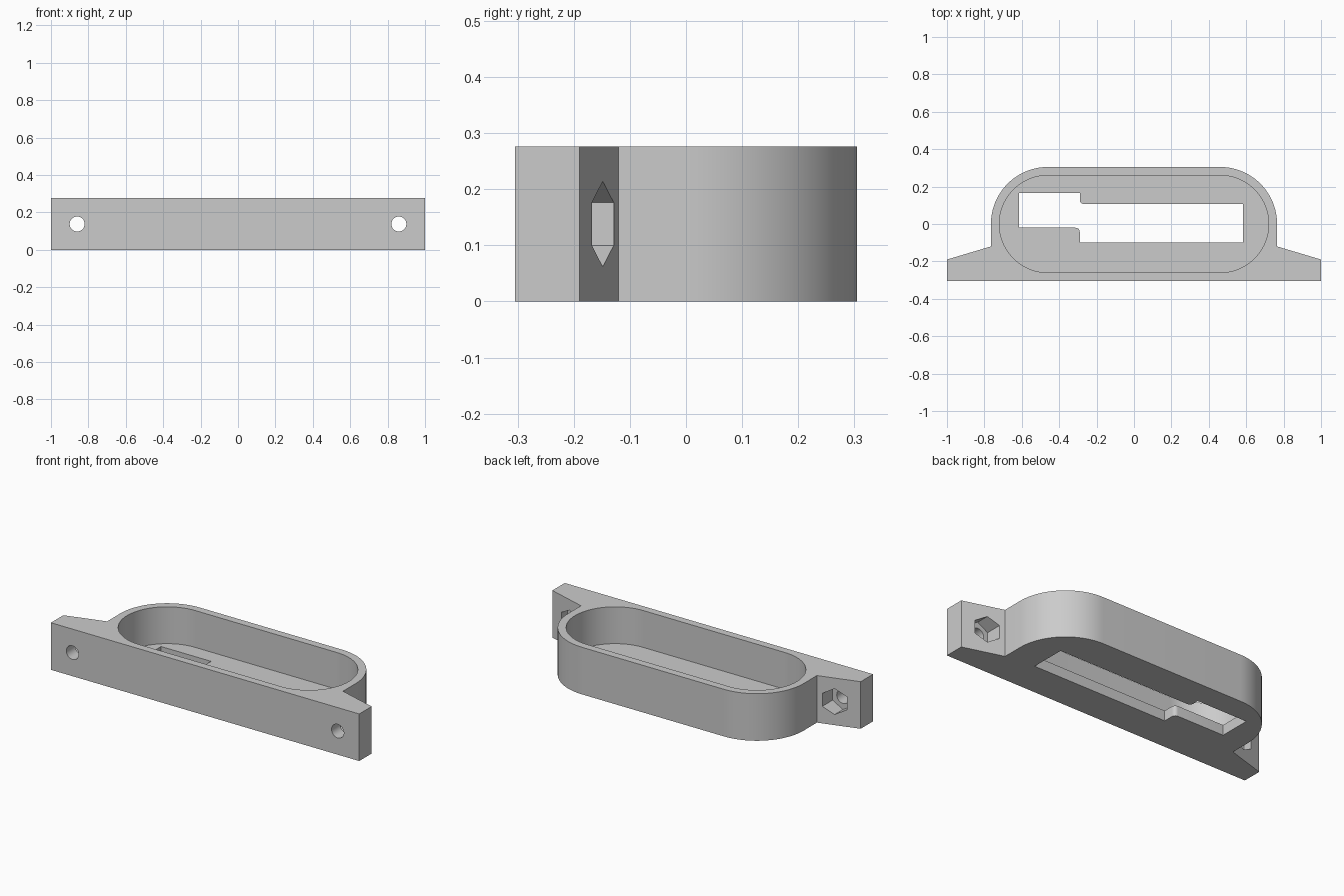
import bpy, bmesh, math
from mathutils import Vector

HEIGHT, FLOOR = 0.276, 0.06
ARC_X = 0.46            # centre of the rounded ends
OUTER_R, INNER_R = 0.305, 0.26
BOLT_X, BOLT_Z = 0.86, HEIGHT / 2

cube = bpy.data.objects.get("Cube")
if cube:
    bpy.data.objects.remove(cube, do_unlink=True)

grey = bpy.data.materials.new("light_grey")
grey.use_nodes = True
colour = (0.6, 0.6, 0.6, 1)
grey.diffuse_color = colour
grey.node_tree.nodes["Principled BSDF"].inputs["Base Color"].default_value = colour


def arc(cx, cy, r, start, end, steps):
    """Points along a circular arc, angles in degrees."""
    angles = [math.radians(start + (end - start) * i / steps) for i in range(steps + 1)]
    return [(cx + r * math.cos(a), cy + r * math.sin(a)) for a in angles]


def prism(name, points, direction):
    """Closed solid from a flat outline swept along a direction."""
    bm = bmesh.new()
    face = bm.faces.new([bm.verts.new(p) for p in points])
    swept = bmesh.ops.extrude_face_region(bm, geom=[face])["geom"]
    verts = [v for v in swept if isinstance(v, bmesh.types.BMVert)]
    bmesh.ops.translate(bm, verts=verts, vec=Vector(direction))
    bmesh.ops.recalc_face_normals(bm, faces=bm.faces)
    mesh = bpy.data.meshes.new(name)
    bm.to_mesh(mesh)
    bm.free()
    mesh.materials.append(grey)
    obj = bpy.data.objects.new(name, mesh)
    bpy.context.collection.objects.link(obj)
    return obj


def upright(name, outline, z0, z1):
    return prism(name, [(x, y, z0) for x, y in outline], (0, 0, z1 - z0))


def bore(name, x, r, sides, y0, y1):
    """Cutter along y, with a corner pointing up."""
    ring = arc(x, BOLT_Z, r, 90, 90 + 360 * (sides - 1) / sides, sides - 1)
    return prism(name, [(px, y0, pz) for px, pz in ring], (0, y1 - y0, 0))


# Housing with rounded back and two tapered mounting ears
half = [(1, -OUTER_R), (1, -0.19), (ARC_X + OUTER_R, -0.12)]
half += arc(ARC_X, 0, OUTER_R, 0, 90, 24)
outline = half + [(-x, y) for x, y in reversed(half)]
housing = upright("housing", outline, 0, HEIGHT)

# Open-topped recess
stadium = arc(ARC_X, 0, INNER_R, -90, 90, 48) + arc(-ARC_X, 0, INNER_R, 90, 270, 48)
cutters = [upright("recess_cutter", stadium, FLOOR, HEIGHT + 0.1)]

# Stepped slot through the floor, with two softened corners
r = 0.022
slot = [(-0.615, -0.02)]
slot += arc(-0.29 - r, -0.02 - r, r, 90, 0, 6)
slot += [(-0.29, -0.10), (0.583, -0.10), (0.583, 0.107)]
slot += arc(-0.29 + r, 0.107 + r, r, 270, 180, 6)
slot += [(-0.29, 0.165), (-0.615, 0.165)]
cutters.append(upright("slot_cutter", slot, -0.1, FLOOR + 0.05))

# Bolt holes with hexagonal nut pockets behind
for side in (-1, 1):
    cutters.append(bore("nut_cutter", side * BOLT_X, 0.076, 6, -0.225, 0))
    cutters.append(bore("bolt_cutter", side * BOLT_X, 0.04, 32, -0.4, -0.1))

bpy.context.view_layer.objects.active = housing
housing.select_set(True)
for cutter in cutters:
    cutter.hide_render = True
    mod = housing.modifiers.new("cut", 'BOOLEAN')
    mod.operation = 'DIFFERENCE'
    mod.solver = 'EXACT'
    mod.object = cutter
    bpy.ops.object.modifier_apply(modifier=mod.name)
    bpy.data.objects.remove(cutter, do_unlink=True)

bpy.ops.object.select_all(action='DESELECT')
housing.select_set(True)
bpy.ops.object.shade_smooth_by_angle(angle=math.radians(30))
